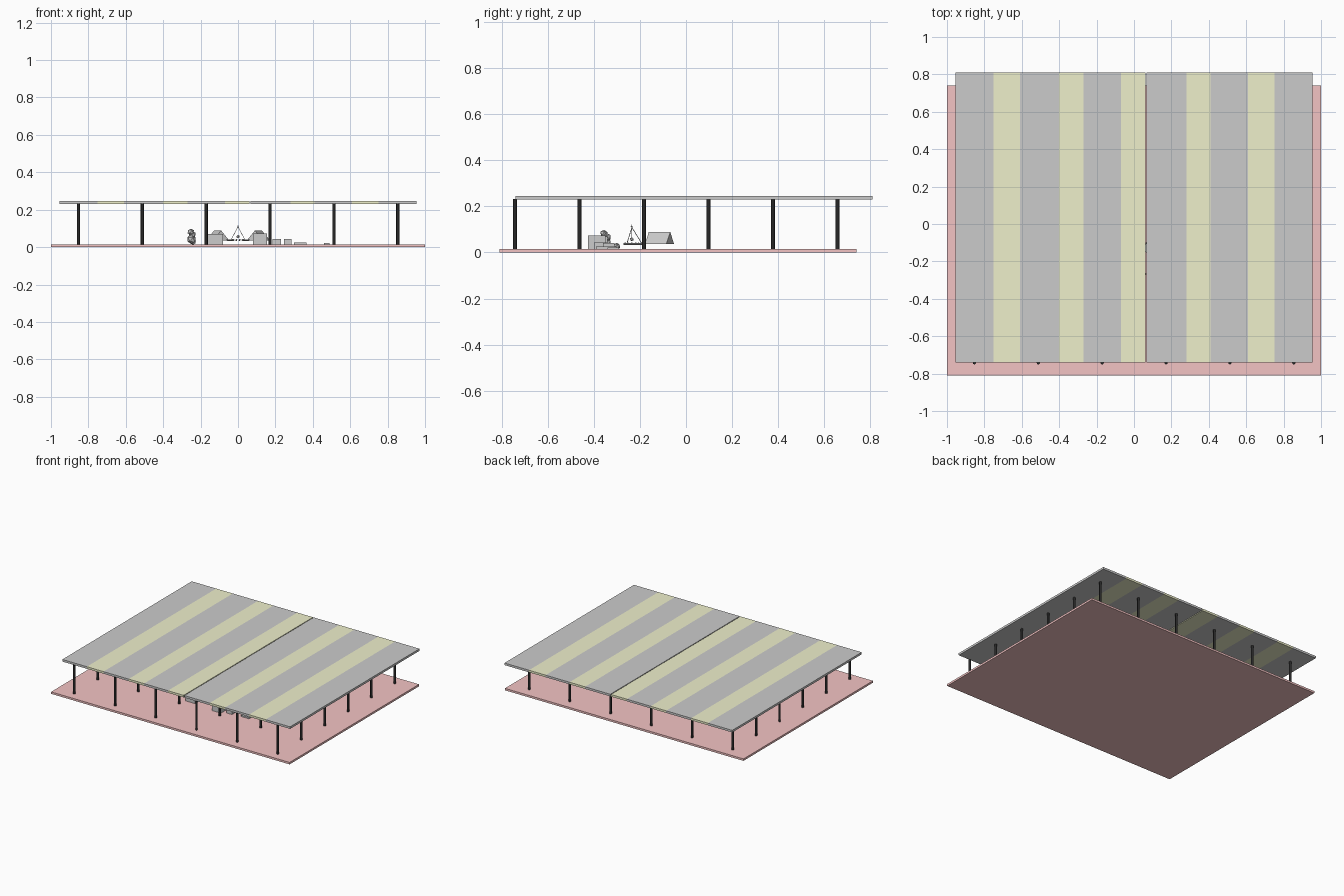
import bpy, bmesh, math, random
from mathutils import Vector, Matrix

if "Cube" in bpy.data.objects:
    bpy.data.objects.remove(bpy.data.objects["Cube"])
random.seed(4)


def material(name, rgb):
    m = bpy.data.materials.new(name)
    m.diffuse_color = (*rgb, 1)
    m.use_nodes = True
    m.node_tree.nodes["Principled BSDF"].inputs["Base Color"].default_value = m.diffuse_color
    return m


RED = material("red_floor", (0.9, 0.55, 0.55))
YELLOW = material("yellow_panel", (0.86, 0.87, 0.6))
BLACK = material("black_post", (0.02, 0.02, 0.02))


def finish(name, bm, mat=None):
    bmesh.ops.recalc_face_normals(bm, faces=bm.faces)
    me = bpy.data.meshes.new(name)
    bm.to_mesh(me)
    bm.free()
    ob = bpy.data.objects.new(name, me)
    bpy.context.collection.objects.link(ob)
    if mat:
        me.materials.append(mat)
    return ob


def box(name, x0, x1, y0, y1, z0, z1, mat=None):
    bm = bmesh.new()
    bmesh.ops.create_cube(bm, size=1)
    for v in bm.verts:
        v.co = ((x0 + x1) / 2 + v.co.x * (x1 - x0),
                (y0 + y1) / 2 + v.co.y * (y1 - y0),
                (z0 + z1) / 2 + v.co.z * (z1 - z0))
    return finish(name, bm, mat)


def rod(name, a, b, r, sides=12, mat=None, smooth=False):
    a, b = Vector(a), Vector(b)
    d = b - a
    bm = bmesh.new()
    M = Matrix.Translation((a + b) / 2) @ d.to_track_quat('Z', 'Y').to_matrix().to_4x4()
    bmesh.ops.create_cone(bm, cap_ends=True, segments=sides, radius1=r, radius2=r,
                          depth=d.length, matrix=M)
    if smooth:
        for f in bm.faces:
            f.smooth = len(f.verts) == 4
    return finish(name, bm, mat)


def rock(name, loc, r):
    bm = bmesh.new()
    bmesh.ops.create_icosphere(bm, subdivisions=1, radius=r)
    for v in bm.verts:
        v.co = v.co * random.uniform(0.85, 1.1) + Vector(loc)
    return finish(name, bm)


# Floor slab
box("floor", -1, 1, -0.81, 0.74, 0, 0.015, RED)

# Roof: strips alternate grey and yellow, with a narrow slot near the middle
edges = [-0.955, -0.75, -0.61, -0.40, -0.27, -0.07, 0.062]
for i in range(len(edges) - 1):
    box("roof_strip_left", edges[i], edges[i + 1], -0.74, 0.81, 0.23, 0.246,
        YELLOW if i % 2 else None)
edges = [0.068, 0.28, 0.41, 0.61, 0.75, 0.955]
for i in range(len(edges) - 1):
    box("roof_strip_right", edges[i], edges[i + 1], -0.74, 0.81, 0.23, 0.246,
        YELLOW if i % 2 else None)

# Grid of posts
for i in range(6):
    for j in range(6):
        x, y = -0.853 + 0.3415 * i, -0.742 + 0.28 * j
        rod("post", (x, y, 0.015), (x, y, 0.232), 0.0085, 16, BLACK, True)


# Tents facing the fire, mirrored left and right
def tent(name, side):
    bm = bmesh.new()
    w, l, h = 0.046, 0.05, 0.053
    front = [bm.verts.new(p) for p in ((-w, -l, 0), (w, -l, 0), (0, -l, h))]
    back = [bm.verts.new(p) for p in ((-w, l, 0), (w, l, 0), (0, l, h))]
    bm.faces.new(front)
    bm.faces.new(back)
    for a in range(3):
        b = (a + 1) % 3
        bm.faces.new((front[a], front[b], back[b], back[a]))
    bm.transform(Matrix.Translation((side * 0.109, -0.115, 0.036))
                 @ Matrix.Rotation(-side * math.radians(22), 4, 'Z'))
    return finish(name, bm)


tent("tent_left", -1)
tent("tent_right", 1)

# Fire pit: ring of stones, cooking tripod and pot
cx, cy = 0, -0.235
for k in range(10):
    a = math.tau * k / 10
    rock("fire_stone", (cx + 0.03 * math.cos(a), cy + 0.03 * math.sin(a), 0.038), 0.006)
for k in range(3):
    a = math.tau * k / 3 + math.pi / 2
    rod("tripod_leg", (cx + 0.045 * math.cos(a), cy + 0.045 * math.sin(a), 0.036),
        (cx - 0.004 * math.cos(a), cy - 0.004 * math.sin(a), 0.115), 0.0015, 6)
rod("pot_chain", (cx, cy, 0.06), (cx, cy, 0.122), 0.001, 6)
rock("pot", (cx, cy, 0.057), 0.009)
for side in (-1, 1):
    rod("log_seat", (side * 0.06, -0.27, 0.037), (side * 0.03, -0.185, 0.037), 0.004, 8)

# Boulder stack
for p, r in (((-0.25, -0.35, 0.04), 0.026), ((-0.245, -0.345, 0.066), 0.02),
             ((-0.252, -0.355, 0.082), 0.018), ((-0.24, -0.30, 0.028), 0.016)):
    rock("boulder", p, r)

# Crates and low blocks
for x0, x1, y0, y1, z1 in ((-0.16, -0.08, -0.40, -0.34, 0.07), (0.08, 0.155, -0.425, -0.35, 0.073),
                           (0.185, 0.23, -0.40, -0.34, 0.043), (0.245, 0.285, -0.36, -0.31, 0.042),
                           (0.30, 0.365, -0.39, -0.30, 0.025), (0.46, 0.49, -0.34, -0.29, 0.022)):
    box("crate", x0, x1, y0, y1, 0.014, z1)
